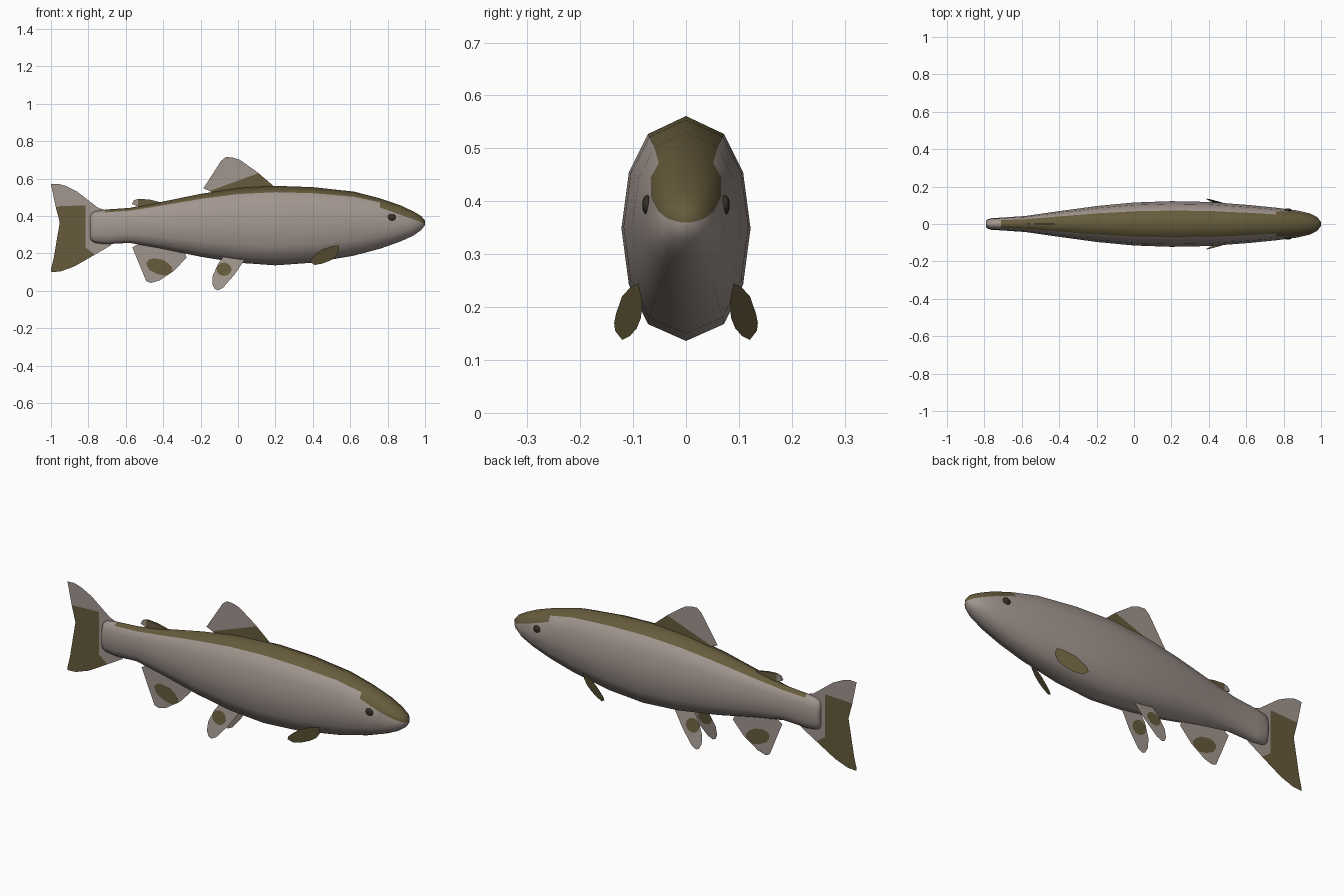
import bpy, bmesh, math
from mathutils import Vector

if "Cube" in bpy.data.objects:
    bpy.data.objects.remove(bpy.data.objects["Cube"])


def material(name, rgb):
    m = bpy.data.materials.new(name)
    m.diffuse_color = (*rgb, 1)
    m.use_nodes = True
    m.node_tree.nodes["Principled BSDF"].inputs["Base Color"].default_value = m.diffuse_color
    return m


PALE = material("pale grey", (0.36, 0.305, 0.275))
OLIVE = material("olive", (0.135, 0.105, 0.045))
DARK = material("dark eye", (0.035, 0.03, 0.018))


def finish(bm, name, mats, smooth=False):
    me = bpy.data.meshes.new(name)
    for f in bm.faces:
        f.smooth = smooth
    bm.to_mesh(me)
    bm.free()
    ob = bpy.data.objects.new(name, me)
    for m in mats:
        me.materials.append(m)
    bpy.context.collection.objects.link(ob)
    return ob


def cut(bm, p, q, faces=None):
    """Cut along the line p-q drawn in the side view (x, z)."""
    faces = list(faces or bm.faces)
    edges = {e for f in faces for e in f.edges}
    verts = {v for f in faces for v in f.verts}
    bmesh.ops.bisect_plane(bm, geom=list(verts) + list(edges) + faces, dist=1e-5,
                           plane_co=(p[0], 0, p[1]),
                           plane_no=(-(q[1] - p[1]), 0, q[0] - p[0]))


# body: x, top, bottom, half width of each ring
RINGS = [(-.792, .395, .285, .013), (-.785, .412, .268, .024), (-.765, .425, .256, .031),
         (-.71, .434, .249, .034), (-.58, .443, .256, .043), (-.42, .473, .228, .066),
         (-.2, .518, .182, .096), (0, .549, .15, .115), (.2, .561, .136, .122),
         (.4, .554, .15, .118), (.62, .53, .188, .101), (.76, .494, .225, .087),
         (.87, .456, .264, .073), (.94, .423, .296, .057), (.98, .399, .325, .036),
         (1.0, .375, .352, .01)]
HALF = [(0, 1), (.59, .84), (.885, .5), (1, 0), (.885, -.5), (.59, -.85), (0, -1)]
SECTION = HALF + [(-y, z) for y, z in HALF[-2:0:-1]]

bm = bmesh.new()
loops = []
for x, top, bot, w in RINGS:
    c, h = (top + bot) / 2, (top - bot) / 2
    loops.append([bm.verts.new((x, y * w, c + z * h)) for y, z in SECTION])
n = len(SECTION)
for i in range(len(loops) - 1):
    for k in range(n):
        a, b = loops[i], loops[i + 1]
        f = bm.faces.new((a[k], a[(k + 1) % n], b[(k + 1) % n], b[k]))
        # olive back strip
        f.material_index = int(k in (0, n - 1) and RINGS[i][0] > -.72)
bm.faces.new(loops[0])
bm.faces.new(loops[-1][::-1])
# olive head cap reaching down to the snout
head = [f for f in bm.faces if f.calc_center_median().x > .76]
cut(bm, (.76, .445), (1, .36), head)
for f in bm.faces:
    c = f.calc_center_median()
    if c.x > .76 and c.z > .445 - (c.x - .76) * .354:
        f.material_index = 1
bmesh.ops.recalc_face_normals(bm, faces=bm.faces)
finish(bm, "body", [PALE, OLIVE], smooth=True)

# eyes
for side, label in ((-1, "right"), (1, "left")):
    bm = bmesh.new()
    bmesh.ops.create_uvsphere(bm, u_segments=12, v_segments=8, radius=.022)
    for v in bm.verts:
        v.co = Vector((v.co.x + .822, side * (.074 + v.co.y * .4), v.co.z * .85 + .393))
    finish(bm, "eye_" + label, [DARK], smooth=True)


def fin(name, outline, cuts=(), olive=lambda x, z: True, y=lambda x, z: 0):
    """Flat fin from a side outline, cut along colour borders."""
    bm = bmesh.new()
    bm.faces.new([bm.verts.new((x, 0, z)) for x, z in outline])
    bmesh.ops.triangulate(bm, faces=bm.faces)
    for p, q in cuts:
        cut(bm, p, q)
    for f in bm.faces:
        c = f.calc_center_median()
        f.material_index = int(olive(c.x, c.z))
    for v in bm.verts:
        v.co.y = y(v.co.x, v.co.z)
    return finish(bm, name, [PALE, OLIVE])


def patch(cx, cz, rx, rz, tilt=0):
    """Cuts and colour rule for an oval olive patch."""
    ca, sa = math.cos(tilt), math.sin(tilt)
    pts = []
    for k in range(12):
        u, v = rx * math.cos(k * math.pi / 6), rz * math.sin(k * math.pi / 6)
        pts.append((cx + u * ca - v * sa, cz + u * sa + v * ca))

    def inside(x, z):
        u, v = (x - cx) * ca + (z - cz) * sa, (z - cz) * ca - (x - cx) * sa
        return (u / rx) ** 2 + (v / rz) ** 2 < 1
    return [(pts[k], pts[(k + 1) % 12]) for k in range(12)], inside


# tail fin
fin("tail_fin",
    [(-1, .57), (-.96, .572), (-.92, .56), (-.86, .53), (-.75, .445), (-.68, .42), (-.66, .27),
     (-.68, .243), (-.75, .202), (-.875, .13), (-.95, .103), (-.998, .1), (-1, .115),
     (-.945, .335), (-.975, .45)],
    [((-1, .45), (-.75, .46)), ((-.815, .1), (-.815, .5)), ((-.84, .25), (-.76, .19))],
    lambda x, z: z < .45 + (x + 1) * .04 and not (x > -.815 and z > .25 - .75 * (x + .84)))

# dorsal fin
fin("dorsal_fin",
    [(-.185, .548), (-.09, .695), (-.065, .715), (-.03, .713), (.01, .7), (.105, .633),
     (.19, .56), (.1, .52), (-.1, .51)],
    [((-.12, .545), (.1, .625))], lambda x, z: z < .545 + (x + .12) * .364)

# small back fin, slightly thick
ob = fin("adipose_fin", [(-.568, .465), (-.555, .485), (-.53, .492), (-.47, .487),
                         (-.40, .47), (-.44, .45), (-.54, .452)],
         [((-.535, .4), (-.535, .5))], lambda x, z: x > -.535)
mod = ob.modifiers.new("thickness", 'SOLIDIFY')
mod.thickness, mod.offset = .01, 0

# anal fin
cuts, rule = patch(-.42, .128, .074, .04, -.35)
fin("anal_fin", [(-.565, .232), (-.49, .05), (-.465, .042), (-.42, .055), (-.34, .108),
                 (-.275, .178), (-.3, .24), (-.5, .27)], cuts, rule)

# paired fins
cuts, rule = patch(-.075, .115, .04, .036)
for side, label in ((-1, "right"), (1, "left")):
    fin("pelvic_fin_" + label,
        [(.035, .165), (-.02, .085), (-.08, .016), (-.108, .002), (-.125, .01), (-.137, .035),
         (-.135, .08), (-.105, .147), (-.08, .18), (.0, .18)], cuts, rule,
        lambda x, z: side * (.045 + (.155 - z) * .165))
    fin("pectoral_fin_" + label,
        [(.385, .155), (.388, .17), (.405, .187), (.45, .22), (.5, .238), (.54, .245),
         (.54, .21), (.52, .18), (.49, .16), (.45, .145), (.41, .138)],
        y=lambda x, z: side * (.09 - .4 * (x - .54) + .2 * (z - .245)))
